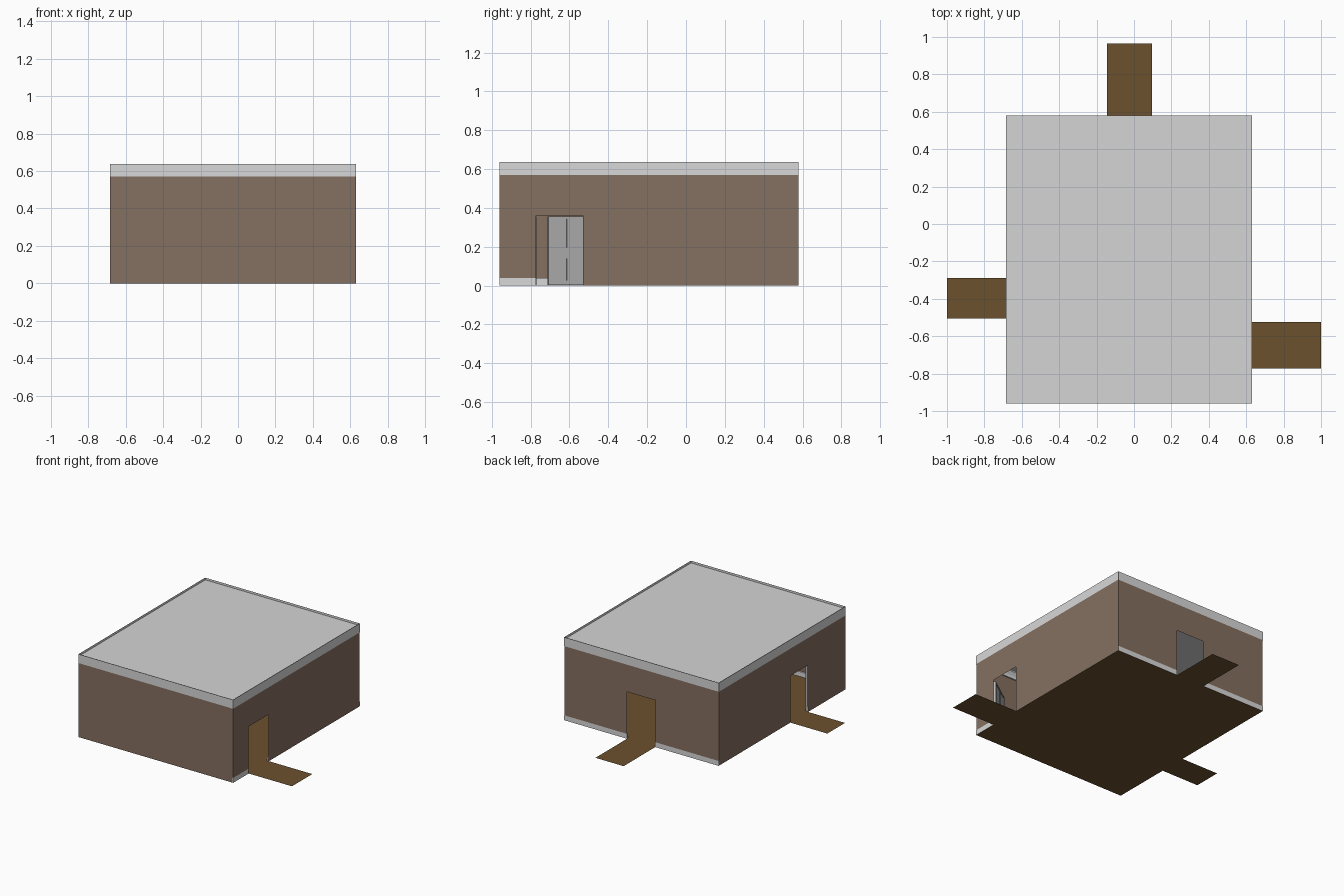
import bpy, bmesh, math
from mathutils import Matrix, Vector

if "Cube" in bpy.data.objects:
    bpy.data.objects.remove(bpy.data.objects["Cube"])


def material(name, rgb):
    m = bpy.data.materials.new(name)
    m.diffuse_color = (*rgb, 1)
    m.use_nodes = True
    m.node_tree.nodes["Principled BSDF"].inputs["Base Color"].default_value = m.diffuse_color
    return m


WALL = material("wall_brown", (0.235, 0.163, 0.120))
FLOOR = material("floor_brown", (0.148, 0.082, 0.028))
TRIM = material("trim_white", (0.69, 0.69, 0.69))
CEIL = material("ceiling_white", (0.66, 0.66, 0.66))
DOOR = material("door_grey", (0.45, 0.45, 0.45))

X0, X1, Y0, Y1 = -0.685, 0.63, -0.96, 0.58
TOP, CEILING_Z, CROWN_Z, BASE_Z, DOOR_Z = 0.637, 0.622, 0.57, 0.038, 0.36


def finish(name, bm, mat):
    me = bpy.data.meshes.new(name)
    bm.normal_update()
    bm.to_mesh(me)
    bm.free()
    me.materials.append(mat)
    ob = bpy.data.objects.new(name, me)
    bpy.context.collection.objects.link(ob)
    return ob


def quad(bm, pts):
    bm.faces.new([bm.verts.new(p) for p in pts])


def box(bm, lo, hi):
    lo, hi = Vector(lo), Vector(hi)
    size = hi - lo
    mat = Matrix.Translation((lo + hi) / 2) @ Matrix.Diagonal((*size, 1))
    return bmesh.ops.create_cube(bm, size=1, matrix=mat)["verts"]


# Each wall: start corner, end corner, inward direction, doorway range along the wall
WALLS = {
    "front": ((X0, Y0), (X1, Y0), (0, 1), None),
    "right": ((X1, Y0), (X1, Y1), (-1, 0), (-0.772 - Y0, -0.53 - Y0)),
    "back": ((X1, Y1), (X0, Y1), (0, -1), (X1 - 0.095, X1 + 0.145)),
    "left": ((X0, Y1), (X0, Y0), (1, 0), (Y1 + 0.29, Y1 + 0.505)),
}

for side, (a, b, n, gap) in WALLS.items():
    a, b, n = Vector((*a, 0)), Vector((*b, 0)), Vector((*n, 0))
    length = (b - a).length
    d = (b - a) / length

    def at(u, depth, z):
        return a + d * u + n * depth + Vector((0, 0, z))

    def panel(bm, u0, u1, z0, z1, depth=0):
        quad(bm, [at(u0, depth, z0), at(u1, depth, z0), at(u1, depth, z1), at(u0, depth, z1)])

    spans = [(0, length)] if gap is None else [(0, gap[0]), (gap[1], length)]

    # Thin wall with doorway
    bm = bmesh.new()
    for u0, u1 in spans:
        panel(bm, u0, u1, 0, TOP)
    if gap:
        panel(bm, gap[0], gap[1], DOOR_Z, TOP)
    finish(side + "_wall", bm, WALL)

    # Skirting board inside, also showing outside on part of the walls
    bm = bmesh.new()
    for i, (u0, u1) in enumerate(spans):
        panel(bm, u0, u1, 0.001, BASE_Z, 0.01)
        quad(bm, [at(u0, 0, BASE_Z), at(u1, 0, BASE_Z), at(u1, 0.01, BASE_Z), at(u0, 0.01, BASE_Z)])
        for u in (u0, u1):
            quad(bm, [at(u, 0, 0.001), at(u, 0.01, 0.001), at(u, 0.01, BASE_Z), at(u, 0, BASE_Z)])
        if side == "back" or (side == "right" and i == 0):
            panel(bm, u0, u1, 0, BASE_Z, -0.0015)
    finish(side + "_skirting", bm, TRIM)

    # Crown moulding: outer band and sloped inner face
    bm = bmesh.new()
    panel(bm, 0, length, CROWN_Z, TOP, -0.0015)
    panel(bm, 0, length, CEILING_Z, TOP, 0.0015)
    profile = [(0, CROWN_Z), (0.01, CROWN_Z), (0.014, 0.59), (0.03, 0.612), (0.03, CEILING_Z)]
    for (p0, z0), (p1, z1) in zip(profile, profile[1:]):
        quad(bm, [at(p0, p0, z0), at(length - p0, p0, z0),
                  at(length - p1, p1, z1), at(p1, p1, z1)])
    finish(side + "_crown_moulding", bm, TRIM)

# Floor and the three threshold strips
for name, x0, x1, y0, y1 in [
    ("room_floor", X0, X1, Y0, Y1),
    ("right_threshold", X1, 1.0, -0.772, -0.525),
    ("left_threshold", -1.0, X0, -0.505, -0.29),
    ("back_threshold", -0.145, 0.095, Y1, 0.965),
]:
    bm = bmesh.new()
    quad(bm, [(x0, y0, 0), (x1, y0, 0), (x1, y1, 0), (x0, y1, 0)])
    finish(name, bm, FLOOR)

# Ceiling
bm = bmesh.new()
quad(bm, [(X0, Y0, CEILING_Z), (X1, Y0, CEILING_Z), (X1, Y1, CEILING_Z), (X0, Y1, CEILING_Z)])
finish("ceiling", bm, CEIL)


def door(name, hinge, width, angle):
    """Four-panel door leaf running along local x from its hinge."""
    bm = bmesh.new()
    t = 0.004
    box(bm, (0, -t, 0.004), (width, t, 0.355))
    s = 0.015
    mid = width / 2
    # Raised stiles and rails on both faces leave four recessed panels
    for y0, y1 in ((-t - 0.004, -t), (t, t + 0.004)):
        for x0, x1 in ((0, s), (mid - s / 2, mid + s / 2), (width - s, width)):
            box(bm, (x0, y0, 0.004), (x1, y1, 0.355))
        for x0, x1 in ((s, mid - s / 2), (mid + s / 2, width - s)):
            for z0, z1 in ((0.004, 0.026), (0.139, 0.196), (0.343, 0.355)):
                box(bm, (x0, y0, z0), (x1, y1, z1))
    ob = finish(name, bm, DOOR)
    ob.location = (*hinge, 0)
    ob.rotation_euler.z = math.radians(angle)


# Open doors, swung inwards
door("left_door", (X0 + 0.014, -0.507), 0.21, -75)
door("right_door", (X1 - 0.012, -0.775), 0.235, 215)
